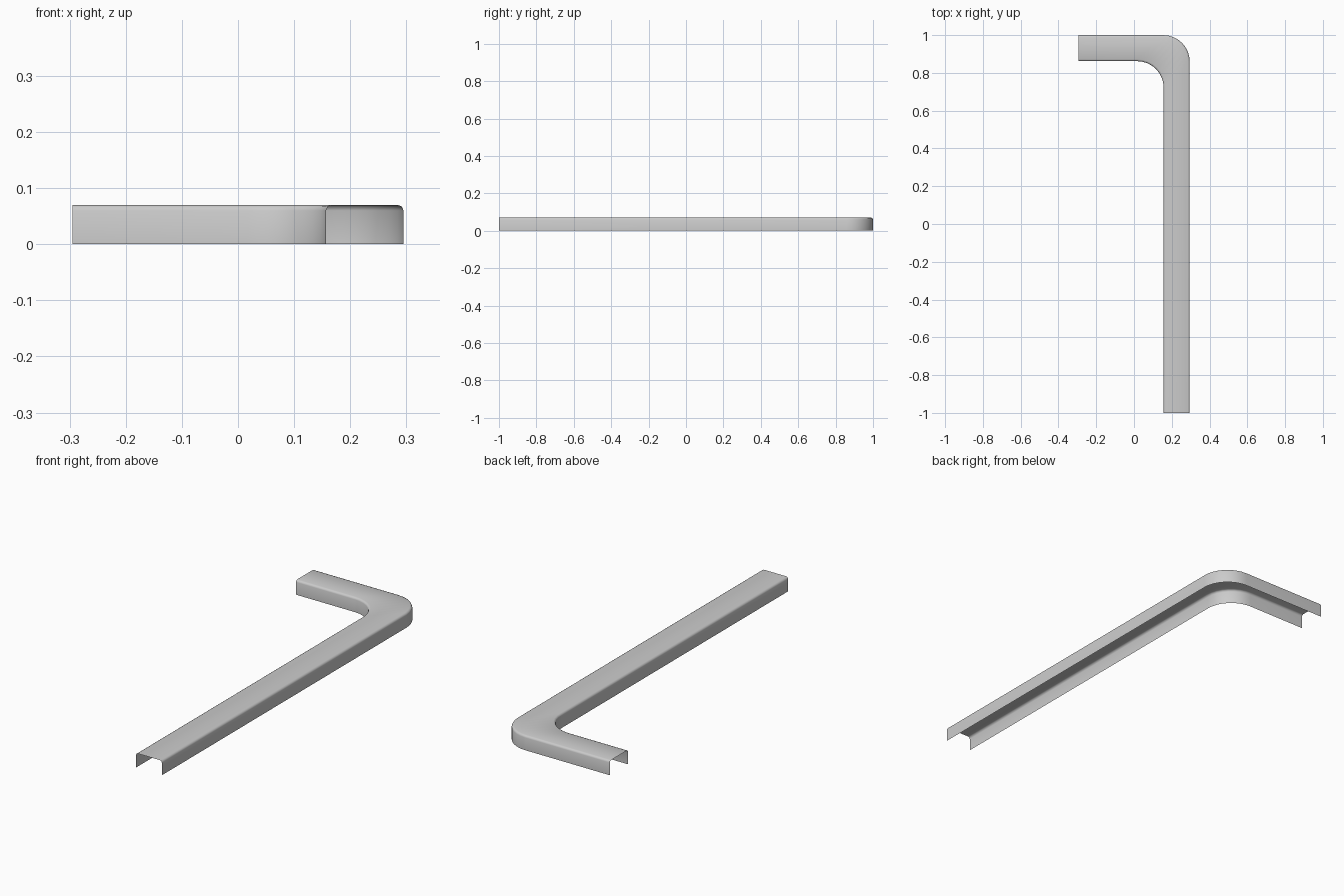
import bpy
import bmesh
from math import cos, sin, pi, radians
from mathutils import Vector

cube = bpy.data.objects.get("Cube")
if cube:
    bpy.data.objects.remove(cube, do_unlink=True)

HALF_X, HALF_Y = 0.295, 1.0   # footprint
WIDTH, HEIGHT = 0.138, 0.07   # channel size
RADIUS = 0.14                 # bend radius of both walls
EDGE = 0.01                   # softened top edges
STEPS = 8

# One flat grey metal
metal = bpy.data.materials.new("light grey metal")
metal.use_nodes = True
grey = (0.6, 0.6, 0.6, 1.0)
metal.diffuse_color = grey
metal.node_tree.nodes["Principled BSDF"].inputs["Base Color"].default_value = grey

# Stations along the channel: inner wall point, outer wall point, outward normal
outer_centre = Vector((HALF_X - RADIUS, HALF_Y - RADIUS, 0))
inner_centre = outer_centre - Vector((WIDTH, WIDTH, 0))
stations = []
for i in range(STEPS + 1):
    a = pi / 2 * i / STEPS
    n = Vector((cos(a), sin(a), 0))
    stations.append((inner_centre + RADIUS * n, outer_centre + RADIUS * n, n))

# Straight legs: long one to the front, short one to the right
x_axis, y_axis = Vector((1, 0, 0)), Vector((0, 1, 0))
stations.insert(0, (Vector((HALF_X - WIDTH, -HALF_Y, 0)),
                    Vector((HALF_X, -HALF_Y, 0)), x_axis))
stations.append((Vector((-HALF_X, HALF_Y - WIDTH, 0)),
                 Vector((-HALF_X, HALF_Y, 0)), y_axis))

# Half profile: inset from the wall and height
half = [(0, 0), (0, HEIGHT - EDGE), (EDGE * 0.3, HEIGHT - EDGE * 0.3), (EDGE, HEIGHT)]

# Open sheet channel swept through the stations
bm = bmesh.new()
rows = []
for inner, outer, n in stations:
    row = [inner + n * d + Vector((0, 0, z)) for d, z in half]
    row += [outer - n * d + Vector((0, 0, z)) for d, z in reversed(half)]
    rows.append([bm.verts.new(p) for p in row])
for a, b in zip(rows, rows[1:]):
    for j in range(len(a) - 1):
        bm.faces.new((a[j], a[j + 1], b[j + 1], b[j]))

mesh = bpy.data.meshes.new("bent_channel")
bm.to_mesh(mesh)
bm.free()
mesh.materials.append(metal)
channel = bpy.data.objects.new("bent_channel", mesh)
bpy.context.collection.objects.link(channel)

# Smooth shading over the bend and soft edges
bpy.ops.object.select_all(action='DESELECT')
channel.select_set(True)
bpy.context.view_layer.objects.active = channel
bpy.ops.object.shade_smooth_by_angle(angle=radians(50))
